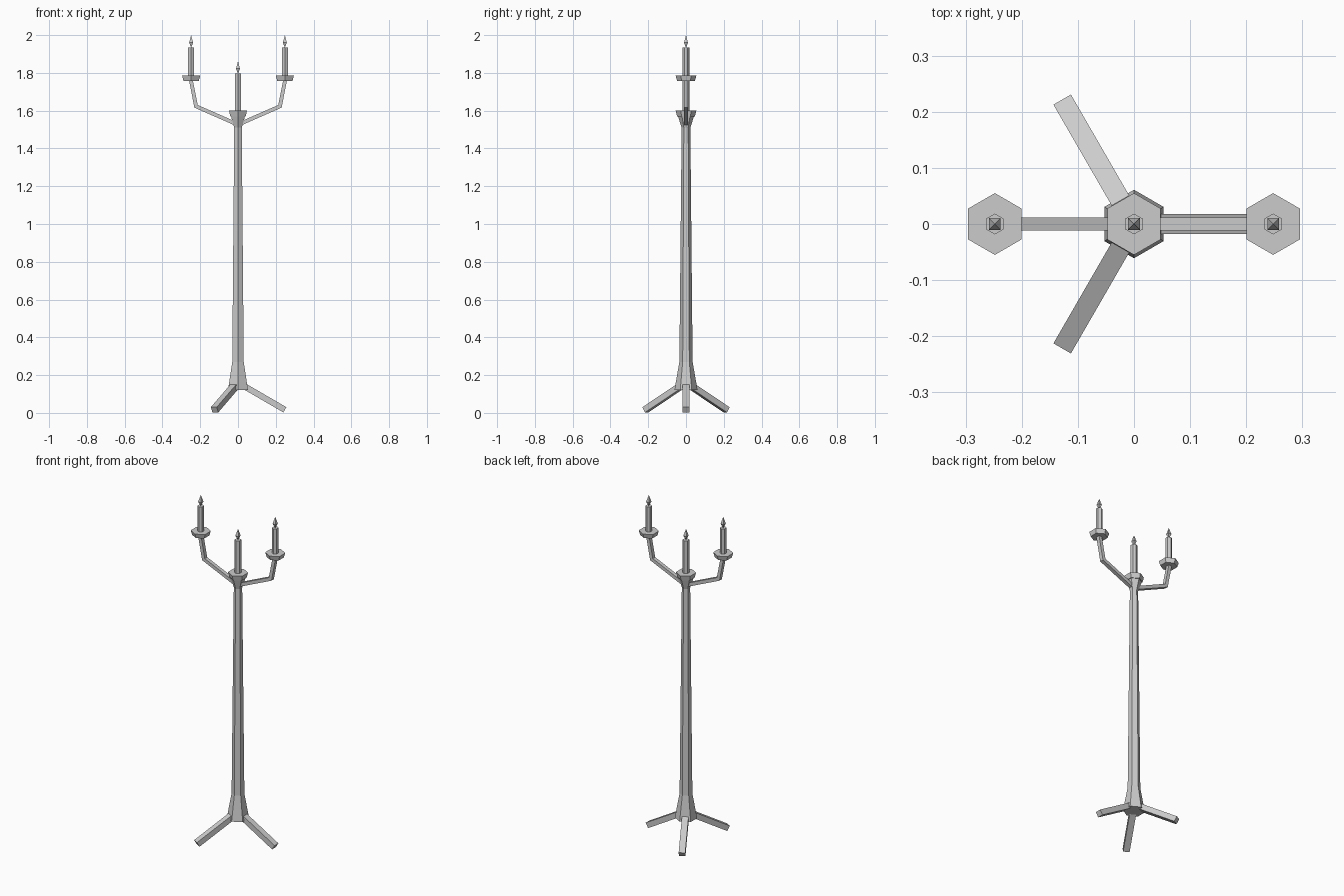
import bpy
from math import sin, cos, pi, radians
from mathutils import Vector, Matrix

if "Cube" in bpy.data.objects:
    bpy.data.objects.remove(bpy.data.objects["Cube"])


def make(name, verts, faces):
    mesh = bpy.data.meshes.new(name)
    mesh.from_pydata(verts, [], faces)
    obj = bpy.data.objects.new(name, mesh)
    bpy.context.collection.objects.link(obj)
    return obj


def skin(name, rings):
    """Join a stack of equal-sized rings into a closed solid."""
    n = len(rings[0])
    verts = [v for ring in rings for v in ring]
    faces = [(r * n + i, r * n + (i + 1) % n, (r + 1) * n + (i + 1) % n, (r + 1) * n + i)
             for r in range(len(rings) - 1) for i in range(n)]
    faces += [tuple(reversed(range(n))), tuple(range(len(verts) - n, len(verts)))]
    return make(name, verts, faces)


def turned(name, profile, x=0.0, sides=6):
    """Faceted turning from (radius, z) pairs, one corner facing +y."""
    return skin(name, [[(x + r * cos(pi / 2 + 2 * pi * i / sides),
                         r * sin(pi / 2 + 2 * pi * i / sides), z)
                        for i in range(sides)] for r, z in profile])


def beam(name, path, width, thick, angle=0.0):
    """Mitred rectangular bar along (radius, z) points, turned about z."""
    pts = [Vector(p) for p in path]
    dirs = [(b - a).normalized() for a, b in zip(pts, pts[1:])]
    rot = Matrix.Rotation(angle, 3, 'Z')
    rings = []
    for i, p in enumerate(pts):
        d0, d1 = dirs[max(i - 1, 0)], dirs[min(i, len(dirs) - 1)]
        t = (d0 + d1).normalized()
        n = Vector((-t.y, t.x)) * (thick / 2 / t.dot(d1))
        w = width / 2
        rings.append([rot @ Vector((p.x + s * n.x, y, p.y + s * n.y))
                      for s, y in ((1, w), (1, -w), (-1, -w), (-1, w))])
    return skin(name, rings)


def candle_set(label, x, dish_z, dish_top, candle_top):
    turned(label + "_drip_dish", [(0.047, dish_z), (0.055, dish_top)], x)
    turned(label + "_candle", [(0.0185, dish_top - 0.01), (0.0185, candle_top)], x)
    # four-sided flame
    r, z = 0.0105, candle_top
    make(label + "_flame",
         [(x - r, -r, z + 0.025), (x + r, -r, z + 0.025), (x + r, r, z + 0.025),
          (x - r, r, z + 0.025), (x, 0, z + 0.065), (x, 0, z - 0.002)],
         [(i, (i + 1) % 4, 4) for i in range(4)] + [((i + 1) % 4, i, 5) for i in range(4)])


# column with flared foot and flared neck
turned("column", [(0.061, 0.122), (0.035, 0.27), (0.023, 1.51), (0.043, 1.572)])

# three splayed legs
for k in range(3):
    beam(f"leg_{k + 1}", [(0.02, 0.149), (0.248, 0.0165)], 0.036, 0.032, radians(120 * k))

# two bent arms
for label, angle in (("right", 0), ("left", pi)):
    beam(label + "_arm", [(0.01, 1.53), (0.222, 1.623), (0.25, 1.765)], 0.023, 0.02, angle)

# dishes, candles and flames
candle_set("centre", 0, 1.57, 1.6, 1.797)
candle_set("right", 0.248, 1.758, 1.785, 1.935)
candle_set("left", -0.248, 1.758, 1.785, 1.935)
